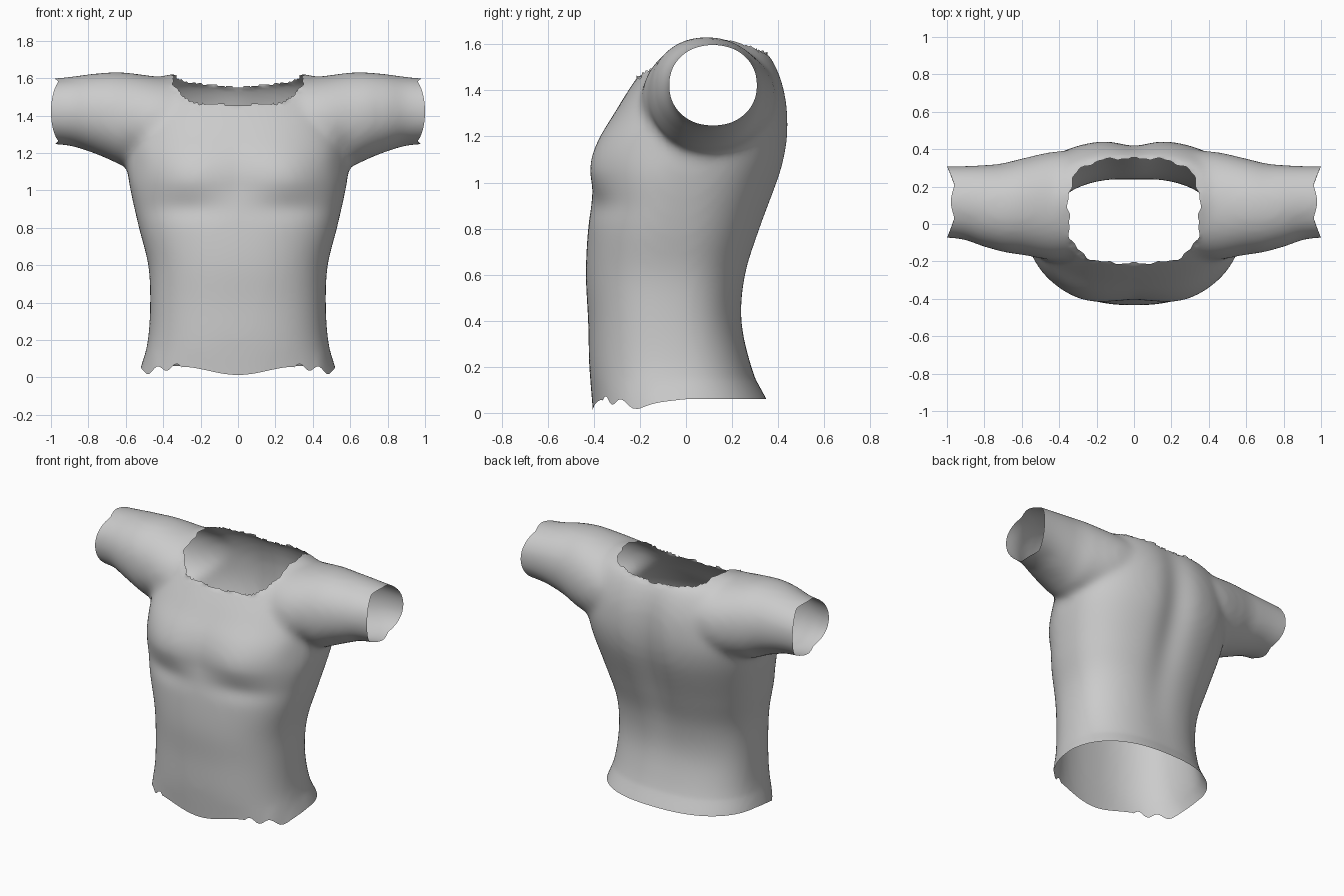
import bpy, bmesh, math
from math import cos, sin, pi, exp

if "Cube" in bpy.data.objects:
    bpy.data.objects.remove(bpy.data.objects["Cube"])

fabric = bpy.data.materials.new("light grey fabric")
fabric.diffuse_color = (0.6, 0.6, 0.6, 1)
fabric.use_nodes = True
fabric.node_tree.nodes["Principled BSDF"].inputs["Base Color"].default_value = fabric.diffuse_color


def resample(rows, steps=5):
    """Smooth Catmull-Rom interpolation between section rows."""
    out = []
    for i in range(len(rows) - 1):
        p = [rows[max(0, min(len(rows) - 1, i + k))] for k in (-1, 0, 1, 2)]
        for s in range(steps):
            t = s / steps
            out.append([0.5 * (2 * b + (c - a) * t + (2 * a - 5 * b + 4 * c - d) * t * t
                               + (3 * b - a - 3 * c + d) * t ** 3) for a, b, c, d in zip(*p)])
    return out + [list(rows[-1])]


def loft(name, rings):
    """Closed solid through a list of point rings."""
    bm = bmesh.new()
    loops = [[bm.verts.new(p) for p in ring] for ring in rings]
    n = len(loops[0])
    for a, b in zip(loops, loops[1:]):
        for i in range(n):
            bm.faces.new((a[i], a[(i + 1) % n], b[(i + 1) % n], b[i]))
    bm.faces.new(loops[0])
    bm.faces.new(loops[-1])
    bmesh.ops.recalc_face_normals(bm, faces=bm.faces)
    me = bpy.data.meshes.new(name)
    bm.to_mesh(me)
    bm.free()
    ob = bpy.data.objects.new(name, me)
    bpy.context.collection.objects.link(ob)
    return ob


def spow(v, e):
    return math.copysign(abs(v) ** e, v)


ANG = [2 * pi * i / 64 for i in range(64)]

# Torso sections: height, half width, front y, back y, middle y
torso_rows = [
    (-0.10, .545, -.395, .40, -.05), (0.03, .52, -.405, .35, -.05), (0.2, .482, -.42, .285, -.06),
    (0.4, .47, -.425, .245, -.07), (0.6, .48, -.435, .265, -.06), (0.8, .53, -.425, .33, -.04),
    (1.0, .575, -.40, .405, 0), (1.1, .59, -.395, .435, .03), (1.2, .595, -.365, .45, .06),
    (1.3, .58, -.31, .45, .08), (1.4, .56, -.25, .435, .10), (1.5, .52, -.18, .40, .11),
    (1.57, .47, -.11, .35, .12), (1.62, .38, .02, .25, .13)]


def torso_ring(r):
    z, w, yf, yb, yc = r
    e = 2 / 2.4
    return [(w * spow(cos(a), e), yc + abs(spow(sin(a), e)) * ((yb - yc) if sin(a) > 0 else (yf - yc)), z)
            for a in ANG]


shirt = loft("shirt", [torso_ring(r) for r in resample(torso_rows)])

# Sleeve sections: x, front y, back y, underside z, top z
sleeve_rows = [
    (0.15, -.12, .38, 1.25, 1.59), (0.4, -.19, .39, 1.12, 1.605), (0.6, -.165, .35, 1.13, 1.63),
    (0.7, -.15, .325, 1.17, 1.63), (0.8, -.12, .315, 1.21, 1.62), (0.9, -.08, .31, 1.24, 1.605),
    (1.1, -.07, .31, 1.255, 1.585)]


def sleeve_ring(r, side):
    x, yf, yb, zb, zt = r
    return [(side * x, (yf + yb) / 2 + (yb - yf) / 2 * spow(cos(a), .95),
             (zb + zt) / 2 + (zt - zb) / 2 * spow(sin(a), .95)) for a in ANG]


# Merge sleeves into the torso, then blend the joins
sleeves = [loft(n, [sleeve_ring(r, s) for r in resample(sleeve_rows)])
           for n, s in (("left_sleeve", 1), ("right_sleeve", -1))]
for s in sleeves:
    m = shirt.modifiers.new("join", 'BOOLEAN')
    m.operation, m.solver, m.object = 'UNION', 'EXACT', s
m = shirt.modifiers.new("remesh", 'REMESH')
m.mode, m.voxel_size = 'VOXEL', 0.02
m = shirt.modifiers.new("blend", 'SMOOTH')
m.factor, m.iterations = 0.5, 14
bpy.context.view_layer.update()
mesh = bpy.data.meshes.new_from_object(shirt.evaluated_get(bpy.context.evaluated_depsgraph_get()))
shirt.modifiers.clear()
shirt.data = mesh
for s in sleeves:
    bpy.data.objects.remove(s)

bm = bmesh.new()
bm.from_mesh(mesh)


def gauss(v, mid, width):
    return exp(-((v - mid) / width) ** 2)


# Chest, shoulder and spine shaping
for v in bm.verts:
    x, y, z = v.co
    ax = abs(x)
    if y < 0:
        k = min(1, -y / .15)
        drop = .1 if z < 1.06 else .2
        v.co.y -= k * .035 * gauss(ax, .27, .2) * gauss(z, 1.06, drop)
        v.co.y += k * .012 * gauss(z, .9, .06) * gauss(ax, .28, .2)
        v.co.y += k * .02 * gauss(ax, .56, .06) * gauss(z, 1.16, .12)
    elif y > .12:
        v.co.y -= .035 * gauss(x, 0, .11) * gauss(z, 1.1, .5)

# Open the hem and the sleeve ends
for co, no in (((0, 0, .03), (0, 0, -1)), ((.96, 0, 0), (1, 0, 0)), ((-.96, 0, 0), (-1, 0, 0))):
    bmesh.ops.bisect_plane(bm, geom=bm.verts[:] + bm.edges[:] + bm.faces[:],
                           plane_co=co, plane_no=no, clear_outer=True)


def hem_height(x, y):
    f = max(0, min(1, -y / .22))
    front = .035 - .022 * cos(2 * pi * x / .62)
    if abs(x) > .3:
        front += .016 * sin(abs(x) * 62)
    return max(0, .06 * (1 - f) + front * f)


# Uneven hem and cuffs
for v in bm.verts:
    x, y, z = v.co
    if z < .15:
        v.co.z += (hem_height(x, y) - .03) * (.15 - z) / .12
    if abs(x) > .75:
        a = math.atan2(z - 1.42, y - .12)
        end = .94 + .06 * abs(cos(a)) ** 1.5
        v.co.x += math.copysign((end - .96) * (abs(x) - .75) / .21, x)


# Neck opening with a ragged edge
def neck_value(x, y):
    return (abs(x / .35) ** 3.2 + abs((y - .07) / .28) ** 3.2) ** (1 / 3.2)


doomed = []
for f in bm.faces:
    c = f.calc_center_median()
    if c.z > 1.25 and neck_value(c.x, c.y) < 1:
        doomed.append(f)
bmesh.ops.delete(bm, geom=doomed, context='FACES')
for v in bm.verts:
    if v.is_boundary and v.co.z > 1.3 and abs(v.co.x) < .6:
        a = math.atan2(v.co.y - .07, v.co.x)
        k = (1 + .02 * sin(13 * a) + .012 * sin(29 * a)) / neck_value(v.co.x, v.co.y)
        v.co.x *= k
        v.co.y = .07 + (v.co.y - .07) * k

# Keep only the outer cloth
for f in bm.faces:
    f.smooth = True
    f.material_index = 0
bm.to_mesh(mesh)
bm.free()
mesh.materials.clear()
mesh.materials.append(fabric)
